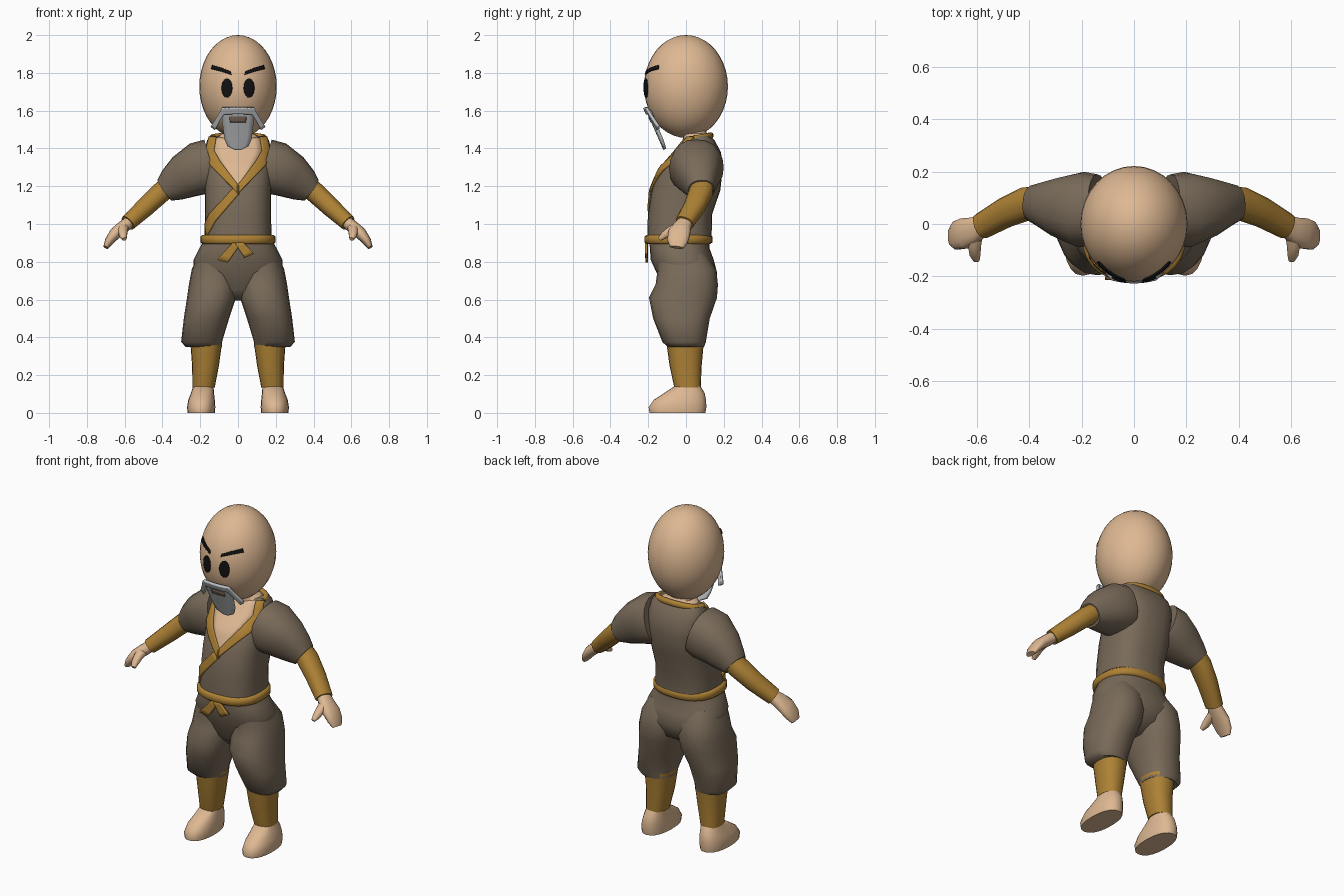
import bpy, bmesh, math
from mathutils import Vector
from mathutils.bvhtree import BVHTree

if "Cube" in bpy.data.objects:
    bpy.data.objects.remove(bpy.data.objects["Cube"])


def material(name, r, g, b):
    m = bpy.data.materials.new(name)
    m.diffuse_color = (r, g, b, 1)
    m.use_nodes = True
    m.node_tree.nodes["Principled BSDF"].inputs["Base Color"].default_value = m.diffuse_color
    return m


SKIN = material("skin", 0.73, 0.48, 0.29)
CLOTH = material("brown cloth", 0.19, 0.145, 0.10)
GOLD = material("ochre cloth", 0.42, 0.22, 0.035)
GREY = material("grey hair", 0.52, 0.53, 0.54)
BLACK = material("black", 0.006, 0.006, 0.006)
MOUTH = material("mouth brown", 0.22, 0.15, 0.11)


def finish(name, bm, mat, mirror=False, thick=0, angle=50):
    bmesh.ops.recalc_face_normals(bm, faces=bm.faces)
    me = bpy.data.meshes.new(name)
    bm.to_mesh(me)
    bm.free()
    me.materials.append(mat)
    ob = bpy.data.objects.new(name, me)
    bpy.context.collection.objects.link(ob)
    bpy.ops.object.select_all(action='DESELECT')
    bpy.context.view_layer.objects.active = ob
    ob.select_set(True)
    bpy.ops.object.shade_smooth_by_angle(angle=math.radians(angle))
    if thick:
        s = ob.modifiers.new("Solidify", 'SOLIDIFY')
        s.thickness, s.offset = thick, 0
    if mirror:
        ob.modifiers.new("Mirror", 'MIRROR').use_clip = False
    return ob


def loft(name, rings, mat, mirror=False, follow=False, n=20, e=2.3, ref=(0, 1, 0)):
    """Skin superellipse rings (x, y, z, half u, half v), level or across the path."""
    bm = bmesh.new()
    loops = []
    cs = [Vector(r[:3]) for r in rings]
    for i, r in enumerate(rings):
        d = cs[min(i + 1, len(cs) - 1)] - cs[max(i - 1, 0)]
        t = d.normalized() if follow else Vector((0, 0, 1))
        u = Vector(ref).cross(t).normalized()
        v = t.cross(u)
        loop = []
        for k in range(n):
            a = 2 * math.pi * k / n
            c, s = math.cos(a), math.sin(a)
            p = cs[i] + u * r[3] * math.copysign(abs(c) ** (2 / e), c) \
                + v * r[4] * math.copysign(abs(s) ** (2 / e), s)
            loop.append(bm.verts.new(p))
        loops.append(loop)
    for a, b in zip(loops, loops[1:]):
        for k in range(n):
            bm.faces.new((a[k], a[(k + 1) % n], b[(k + 1) % n], b[k]))
    bm.faces.new(loops[0])
    bm.faces.new(loops[-1])
    return finish(name, bm, mat, mirror)


def patch(name, rows, surf, mat, thick=0.008, mirror=False, sub=4):
    """Plate spanned by rows (x1, z1, x2, z2), laid on the surface y = surf(x, z)."""
    bm = bmesh.new()
    dense = []
    for a, b in zip(rows, rows[1:]):
        dense += [[p + (q - p) * i / sub for p, q in zip(a, b)] for i in range(sub)]
    dense.append(rows[-1])
    grid = []
    for x1, z1, x2, z2 in dense:
        pts = [(x1 + (x2 - x1) * k / 6, z1 + (z2 - z1) * k / 6) for k in range(7)]
        grid.append([bm.verts.new((x, surf(x, z), z)) for x, z in pts])
    for a, b in zip(grid, grid[1:]):
        for k in range(6):
            bm.faces.new((a[k], a[k + 1], b[k + 1], b[k]))
    return finish(name, bm, mat, mirror, thick)


# Head and neck
HX, HY, HZ, HC = 0.205, 0.222, 0.272, 1.728
bm = bmesh.new()
bmesh.ops.create_uvsphere(bm, u_segments=32, v_segments=20, radius=1)
bmesh.ops.scale(bm, vec=(HX, HY, HZ), verts=bm.verts)
bmesh.ops.translate(bm, vec=(0, 0, HC), verts=bm.verts)
finish("head", bm, SKIN)
loft("neck", [(0, .06, 1.43, .14, .08), (0, .055, 1.465, .11, .07),
              (0, .04, 1.48, .078, .07), (0, .03, 1.53, .075, .07)], SKIN)


def face(x, z):
    return -HY * math.sqrt(max(0.02, 1 - (x / HX) ** 2 - ((z - HC) / HZ) ** 2)) - 0.002


# Eyes and eyebrows
eye = []
for i in range(13):
    a = math.pi * i / 12
    w = 0.027 * math.sin(a) + 0.0005
    eye.append((.058 - w, 1.72 + .05 * math.cos(a), .058 + w, 1.72 + .05 * math.cos(a)))
patch("eye", eye, face, BLACK, mirror=True, sub=1)
patch("eyebrow", [(.035, 1.79, .04, 1.808), (.09, 1.808, .085, 1.826), (.14, 1.82, .133, 1.84)],
      face, BLACK, 0.009, True)


# Beard, moustache and mouth
def beard(x, z):
    return -.207 + (1.61 - z) * .44 + 1.5 * x * x


patch("beard", [(-.085, 1.6, .085, 1.6), (-.083, 1.55, .083, 1.55), (-.07, 1.45, .07, 1.45),
                (-.055, 1.415, .055, 1.415), (-.015, 1.395, .015, 1.395)], beard, GREY, 0.016)
patch("moustache", [(0, 1.617, 0, 1.585), (.085, 1.615, .072, 1.583), (.108, 1.572, .088, 1.56),
                    (.143, 1.517, .12, 1.5)], lambda x, z: beard(x, z) - .01, GREY, 0.016, True)
patch("mouth", [(-.045, 1.567, .045, 1.567), (-.042, 1.54, .042, 1.54)],
      lambda x, z: beard(x, z) - .008, MOUTH, 0.008)

# Tunic body
tunic = loft("tunic", [(0, -.035, .9, .18, .17), (0, -.032, 1.05, .174, .17),
                       (0, .0, 1.18, .176, .182), (0, .03, 1.3, .18, .165),
                       (0, .06, 1.38, .178, .125), (0, .068, 1.44, .165, .085),
                       (0, .07, 1.465, .15, .062)], CLOTH, n=28, e=2.6)
bm = bmesh.new()
bm.from_mesh(tunic.data)
tree = BVHTree.FromBMesh(bm)
bm.free()


def chest(x, z):
    hit = tree.ray_cast(Vector((x, -1, z)), Vector((0, 1, 0)))[0]
    return (hit or tree.find_nearest(Vector((x, 0, z)))[0]).y - .002


# Open neckline, collar and diagonal lapel
patch("bare_chest", [(-.125, 1.455, .125, 1.455), (-.13, 1.385, .13, 1.385),
                     (-.002, 1.19, .002, 1.19)], chest, SKIN, 0.006, sub=8)
patch("collar", [(.15, 1.458, .115, 1.458), (.167, 1.39, .127, 1.39), (.145, 1.31, .09, 1.325),
                 (-.005, 1.155, -.005, 1.2)], lambda x, z: chest(x, z) - .004, GOLD, 0.016, True, 6)
patch("lapel", [(.01, 1.165, -.025, 1.19), (-.12, 1.015, -.15, 1.05), (-.165, .935, -.172, 1.0)],
      lambda x, z: chest(x, z) - .003, GOLD, 0.014, sub=6)
arc = [math.pi * i / 12 for i in range(13)]
loft("back_collar", [(.14 * math.cos(a), .04 + .09 * math.sin(a) ** .7, 1.452 + .016 * math.sin(a),
                      .016, .018) for a in arc], GOLD, follow=True, n=10, ref=(0, 0, 1))

# Belt and its knot
loft("belt", [(0, -.04, .893, .188, .168), (0, -.04, .903, .199, .179),
              (0, -.04, .933, .199, .179), (0, -.04, .943, .188, .168)], GOLD, n=28, e=2.4)
patch("belt_tail_left", [(-.02, .91, .015, .895), (-.11, .81, -.055, .795)],
      lambda x, z: -.207, GOLD, 0.014)
patch("belt_tail_right", [(-.015, .895, .02, .91), (.035, .82, .085, .843)],
      lambda x, z: -.21, GOLD, 0.014)

# Arms
loft("sleeve", [(.14, .055, 1.312, .14, .135), (.2, .055, 1.295, .142, .145),
                (.285, .066, 1.25, .12, .115), (.35, .076, 1.205, .092, .085),
                (.388, .08, 1.178, .066, .07)], CLOTH, True, True)
loft("forearm", [(.36, .087, 1.205, .055, .06), (.41, .078, 1.165, .055, .064),
                 (.49, .045, 1.09, .051, .058), (.583, -.008, 1.005, .043, .05)],
     GOLD, True, True, n=14)
loft("hand", [(.57, 0, 1.015, .032, .038), (.61, -.022, .982, .034, .05),
              (.65, -.036, .95, .032, .06), (.683, -.045, .908, .024, .055),
              (.7, -.05, .876, .014, .036)], SKIN, True, True, n=14)
loft("thumb", [(.605, -.03, .985, .025, .03), (.61, -.08, .965, .024, .026),
               (.608, -.115, .94, .02, .022), (.602, -.14, .92, .01, .012)],
     SKIN, True, True, n=10, ref=(1, 0, 0))

# Trousers
loft("trouser_seat", [(0, -.02, .595, .05, .06), (0, 0, .65, .16, .13), (0, .005, .74, .235, .16),
                      (0, -.02, .81, .235, .167), (0, -.033, .87, .205, .158),
                      (0, -.035, .92, .178, .16)], CLOTH, n=28)
loft("trouser_leg", [(.18, 0, .348, .095, .095), (.193, -.01, .375, .108, .115),
                     (.167, -.024, .5, .12, .15), (.14, -.016, .61, .13, .18),
                     (.13, .004, .68, .13, .165), (.125, .005, .76, .12, .155),
                     (.11, -.02, .84, .1, .13)], CLOTH, True)

# Leg wraps and bare feet
loft("leg_wrap", [(.168, -.005, .38, .085, .1), (.172, -.002, .25, .071, .085),
                  (.182, .008, .135, .059, .07)], GOLD, True)
loft("foot", [(.195, -.045, 0, .072, .148), (.195, -.045, .03, .075, .153),
              (.193, -.032, .07, .07, .138), (.188, -.008, .105, .061, .107),
              (.183, .01, .145, .053, .065)], SKIN, True)
